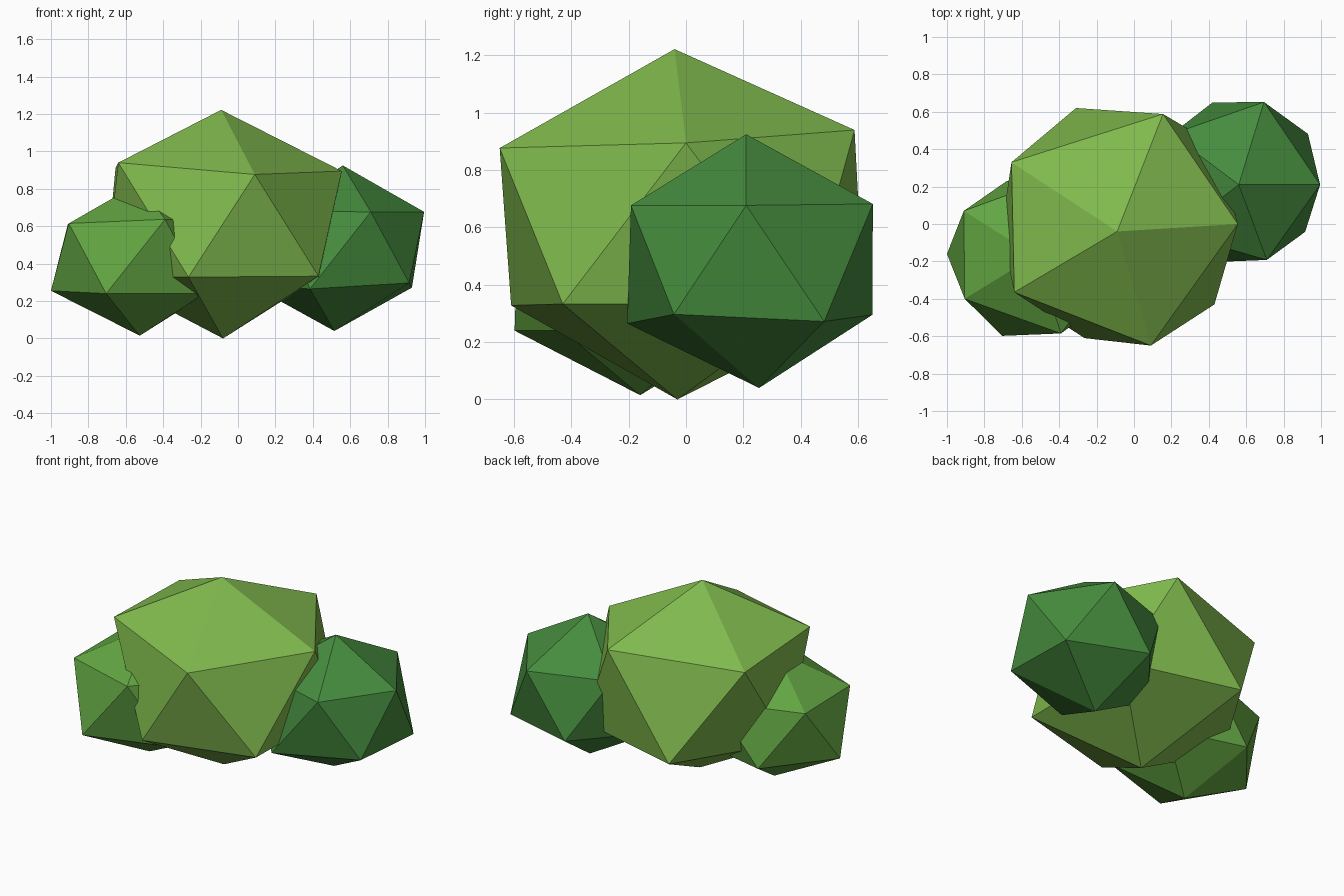
import bpy
import bmesh


def bush(name, colour, tip, upper, lower, base):
    """Faceted bush: a slightly irregular, squashed icosahedron."""
    bm = bmesh.new()
    for p in [tip, *upper, *lower, base]:
        bm.verts.new(p)
    bmesh.ops.convex_hull(bm, input=bm.verts[:])
    bmesh.ops.recalc_face_normals(bm, faces=bm.faces[:])
    mesh = bpy.data.meshes.new(name)
    bm.to_mesh(mesh)
    bm.free()
    mat = bpy.data.materials.new(name + "_green")
    mat.diffuse_color = (*colour, 1)
    mesh.materials.append(mat)
    obj = bpy.data.objects.new(name, mesh)
    bpy.context.collection.objects.link(obj)
    return obj


# large middle bush
bush("middle_bush", (0.216, 0.49, 0.075),
     (-0.09, -0.04, 1.222),
     [(0.555, 0, 0.895), (0.155, 0.588, 0.94), (-0.655, 0.33, 0.91),
      (-0.64, -0.365, 0.94), (0.09, -0.65, 0.877)],
     [(0.43, -0.43, 0.333), (0.44, 0.42, 0.33), (-0.31, 0.62, 0.33),
      (-0.71, -0.03, 0.33), (-0.265, -0.61, 0.328)],
     (-0.08, -0.03, 0))

# small bush on the left
bush("left_bush", (0.122, 0.376, 0.054),
     (-0.53, -0.17, 0.83),
     [(-0.08, -0.17, 0.62), (-0.39, 0.26, 0.62), (-0.91, 0.07, 0.61),
      (-0.905, -0.4, 0.615), (-0.39, -0.585, 0.637)],
     [(-0.18, -0.43, 0.24), (-0.17, 0.1, 0.24), (-0.68, 0.23, 0.25),
      (-1.0, -0.16, 0.255), (-0.705, -0.598, 0.24)],
     (-0.525, -0.16, 0.015))

# darker bush on the right
bush("right_bush", (0.061, 0.262, 0.048),
     (0.56, 0.21, 0.925),
     [(0.995, 0.21, 0.677), (0.695, 0.652, 0.682), (0.2, 0.48, 0.68),
      (0.22, -0.05, 0.68), (0.71, -0.192, 0.677)],
     [(0.915, -0.042, 0.297), (0.93, 0.482, 0.272), (0.42, 0.65, 0.295),
      (0.08, 0.22, 0.28), (0.385, -0.205, 0.265)],
     (0.515, 0.255, 0.04))
